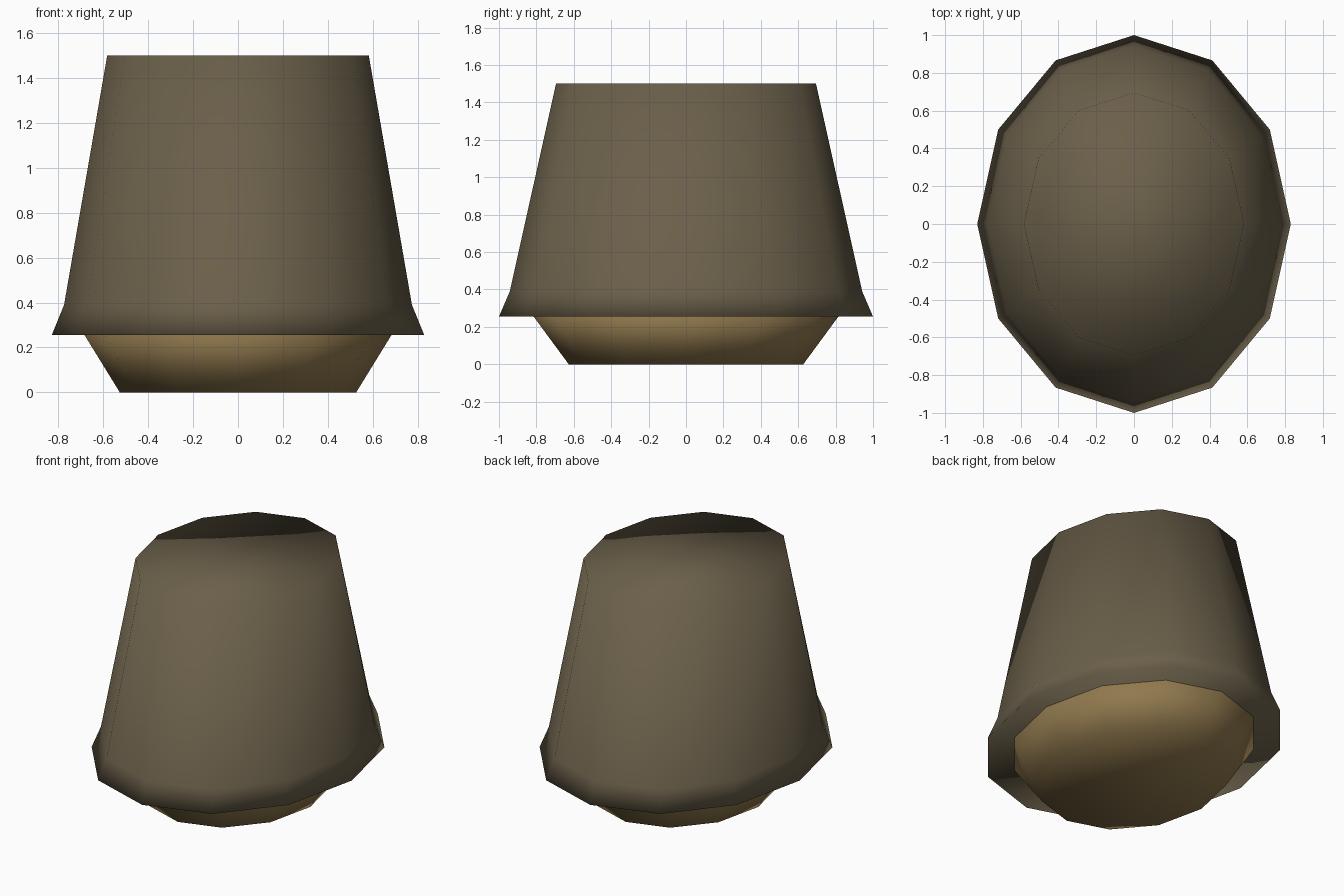
import bpy, bmesh
from math import sin, cos, tau

cube = bpy.data.objects.get("Cube")
if cube:
    bpy.data.objects.remove(cube, do_unlink=True)

SIDES = 12


def make_material(name, rgb):
    mat = bpy.data.materials.new(name)
    mat.use_nodes = True
    color = (*rgb, 1.0)
    mat.diffuse_color = color
    mat.node_tree.nodes["Principled BSDF"].inputs["Base Color"].default_value = color
    return mat


def oval_loft(name, rings, mat):
    """Closed twelve-sided oval solid; each ring is (half width, half depth, z)."""
    bm = bmesh.new()
    loops = [[bm.verts.new((rx * cos(tau * i / SIDES), ry * sin(tau * i / SIDES), z))
              for i in range(SIDES)] for rx, ry, z in rings]
    for low, high in zip(loops, loops[1:]):
        for i in range(SIDES):
            j = (i + 1) % SIDES
            bm.faces.new((low[i], low[j], high[j], high[i]))
    bm.faces.new(loops[0][::-1])
    bm.faces.new(loops[-1])
    bmesh.ops.recalc_face_normals(bm, faces=bm.faces)
    for face in bm.faces:
        face.smooth = True
    mesh = bpy.data.meshes.new(name)
    bm.to_mesh(mesh)
    bm.free()
    mesh.materials.append(mat)
    obj = bpy.data.objects.new(name, mesh)
    bpy.context.collection.objects.link(obj)
    return obj


dark_brown = make_material("dark brown", (0.145, 0.115, 0.068))
tan_brown = make_material("tan brown", (0.28, 0.19, 0.075))

# Tapered body with a flared lip
oval_loft("body", [(0.83, 1.0, 0.255), (0.775, 0.942, 0.39), (0.583, 0.695, 1.5)], dark_brown)

# Tapered foot, its top tucked inside the body
oval_loft("foot", [(0.527, 0.627, 0.0), (0.73, 0.87, 0.33)], tan_brown)
